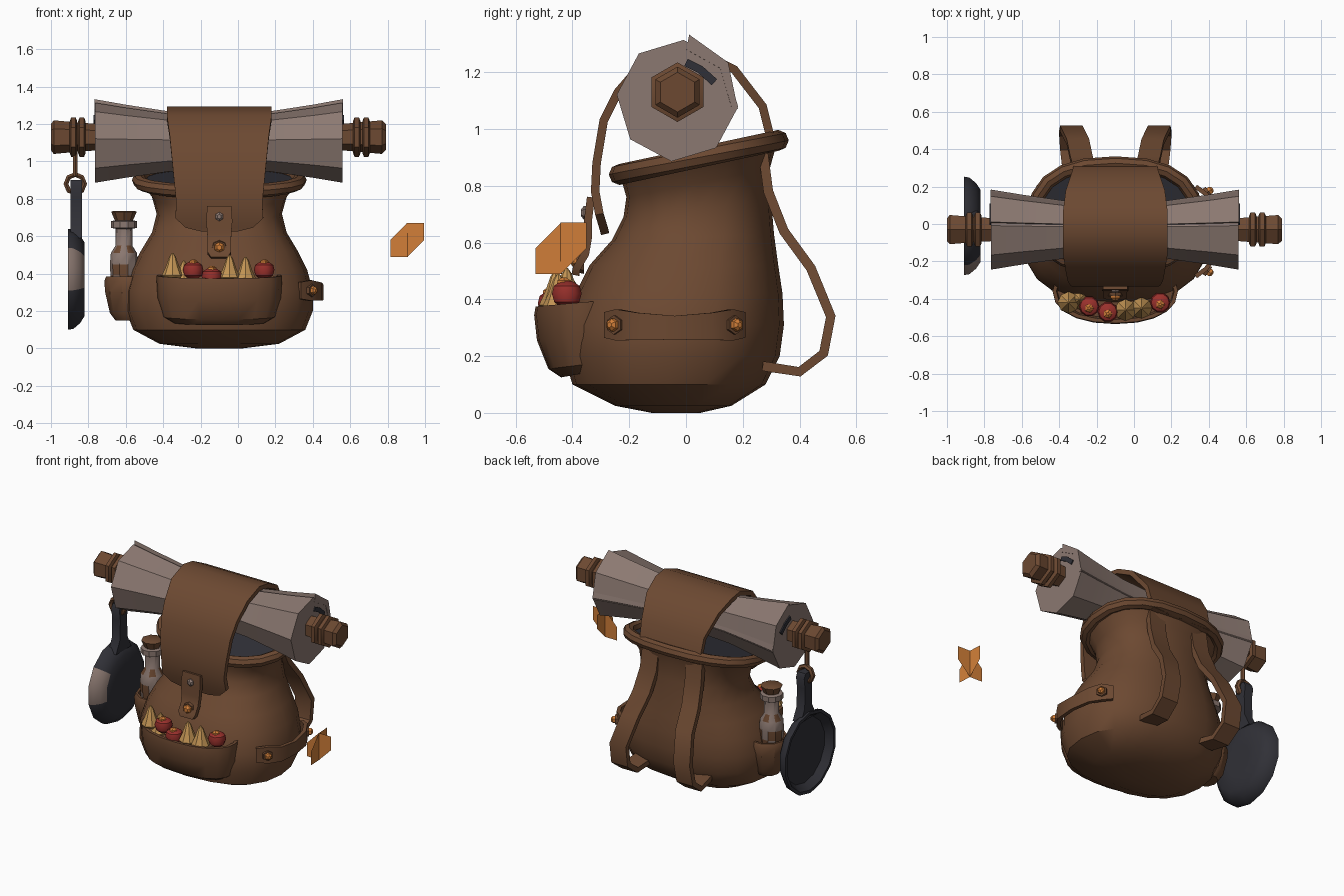
import bpy, bmesh, math
from mathutils import Vector as V

if "Cube" in bpy.data.objects:
    bpy.data.objects.remove(bpy.data.objects["Cube"])


def material(name, *rgb):
    m = bpy.data.materials.new(name)
    m.use_nodes = True
    m.diffuse_color = (*rgb, 1)
    m.node_tree.nodes["Principled BSDF"].inputs["Base Color"].default_value = (*rgb, 1)
    return m


LEATHER = material("brown leather", .15, .066, .031)
CLOTH = material("taupe cloth", .26, .19, .165)
IRON = material("dark iron", .03, .03, .038)
ORANGE = material("orange", .64, .21, .04)
RED = material("apple red", .32, .03, .025)
TAN = material("tan", .55, .3, .09)
X, Y, Z = V((1, 0, 0)), V((0, 1, 0)), V((0, 0, 1))
CX = -.1  # middle of the pack
parts = []


def build(name, verts, faces, *mats):
    me = bpy.data.meshes.new(name)
    me.from_pydata([tuple(v) for v in verts], [], faces)
    bm = bmesh.new()
    bm.from_mesh(me)
    bmesh.ops.recalc_face_normals(bm, faces=bm.faces)
    bm.to_mesh(me)
    bm.free()
    for m in mats:
        me.materials.append(m)
    ob = bpy.data.objects.new(name, me)
    bpy.context.collection.objects.link(ob)
    parts.append(ob)
    return ob


def loft(name, rings, *mats, closed=False):
    """Skin equal-length rings; cap both ends unless closed."""
    n, k = len(rings[0]), len(rings)
    faces = []
    for i in range(k if closed else k - 1):
        a, b = i * n, (i + 1) % k * n
        faces += [(a + j, a + (j + 1) % n, b + (j + 1) % n, b + j) for j in range(n)]
    if not closed:
        faces += [tuple(range(n)), tuple(range((k - 1) * n, k * n))]
    return build(name, [v for r in rings for v in r], faces, *mats)


def lathe(name, centre, axis, profile, n, *mats, phase=0):
    """Profile of (radius, height along axis)."""
    u = X if axis == Z else Z
    w = axis.cross(u)
    turn = [phase + math.tau * j / n for j in range(n)]
    return loft(name, [[V(centre) + axis * h + (u * math.cos(t) + w * math.sin(t)) * r
                        for t in turn] for r, h in profile], *mats)


def sweep(name, path, widths, thick, side, mat, n=4, closed=False):
    """Sweep a strap (n=4) or round section along a path, width lying along side."""
    path = [V(p) for p in path]
    k = len(path)
    if n == 4:
        sec = [(1, 1), (-1, 1), (-1, -1), (1, -1)]
    else:
        sec = [(math.cos(math.tau * j / n), math.sin(math.tau * j / n)) for j in range(n)]
    rings = []
    for i, p in enumerate(path):
        a = path[i - 1] if i or closed else p
        b = path[(i + 1) % k] if i < k - 1 or closed else p
        nor = (b - a).cross(side).normalized()
        w = widths[i] if isinstance(widths, list) else widths
        rings.append([p + side * w * s + nor * thick * t for s, t in sec])
    return loft(name, rings, mat, closed=closed)


def oval(cx, y0, y1, hx, z, tilt=0, n=20, e=2.4):
    """Rounded-box outline between y0 and y1, its plane tilted up to the back."""
    pts = []
    for j in range(n):
        c, s = math.cos(math.tau * j / n), math.sin(math.tau * j / n)
        c, s = (math.copysign(abs(q) ** (2 / e), q) for q in (c, s))
        pts.append(V((cx + hx * c, (y0 + y1) / 2 + (y1 - y0) / 2 * s, z + tilt * s)))
    return pts


# Pack body, rim and dark opening
body = [(0, .12, -.12, .05, 0), (.025, .32, -.25, .16, 0), (.1, .46, -.4, .28, 0),
        (.2, .5, -.43, .33, 0), (.31, .5, -.43, .345, 0), (.42, .47, -.39, .34, 0),
        (.52, .42, -.34, .325, 0), (.62, .36, -.26, .31, .01), (.72, .335, -.22, .3, .03),
        (.81, .36, -.21, .295, .05), (.89, .42, -.23, .32, .06)]
loft("pack_body", [oval(CX, y0, y1, hx, z, t) for z, hx, y0, y1, t in body], LEATHER)
sweep("pack_rim", oval(CX, -.235, .325, .43, .9, .06), .037, .037, Z, LEATHER, 8, True)
loft("pack_opening", [oval(CX, -.22, .31, .41, z, .06) for z in (.89, .9)], IRON)

# Front pocket with hollow top
pocket = [(.14, .25, .08), (.17, .3, .125), (.27, .33, .165), (.36, .335, .175),
          (.39, .335, .17), (.39, .315, .15), (.35, .31, .14)]
loft("front_pocket", [oval(CX, -.36 - d, -.36 + d, hx, z, .015, 20, 2.2)
                      for z, hx, d in pocket], LEATHER)

# Apples and cones in the pocket
for x, y, z in ((-.24, -.44, .42), (-.14, -.47, .385), (.14, -.42, .42)):
    lathe("apple", (x, y, z), Z, [(.02, -.05), (.046, -.03), (.055, 0), (.048, .027), (.02, .045)], 10, RED)
    lathe("apple_top", (x, y - .01, z + .035), Z, [(.026, 0), (.024, .012), (.008, .022)], 5, ORANGE)
for x, y, z in ((-.35, -.42, .38), (-.045, -.46, .37), (.04, -.45, .36), (-.29, -.4, .34)):
    lathe("cone_mushroom", (x, y, z), Z, [(.04, -.01), (.058, .01), (.035, .06), (.018, .11), (.004, .13)], 8, TAN)

# Bottle pocket, bottle and cork on the right side
lathe("bottle_pocket", (-.58, -.03, 0), Z,
      [(.075, .15), (.105, .19), (.13, .3), (.135, .36), (.125, .385), (.11, .385), (.1, .35)], 10, LEATHER)
bottle = lathe("bottle", (-.61, -.03, 0), Z,
               [(.065, .33), (.072, .39), (.075, .45), (.07, .51), (.045, .55), (.045, .64),
                (.07, .645), (.07, .68), (.05, .685)], 10, CLOTH, LEATHER)
for f in bottle.data.polygons:
    low = f.center.z < .46 and f.index % 3 != 0
    shoulder = .5 < f.center.z < .55 and f.index % 2 == 0
    f.material_index = int(low or shoulder)
lathe("cork", (-.61, -.03, .67), Z, [(.042, 0), (.068, .06), (.06, .065)], 8, LEATHER)

# Bedroll: flared octagon with an overlapping outer edge
ROLL = V((0, -.03, 1.1))
flare = [(-.765, .215), (-.6, .188), (-.37, .155), (CX, .142), (.17, .155), (.4, .188), (.56, .215)]
lathe("bedroll", ROLL, X, [(r, x) for x, r in flare], 8, CLOTH, phase=-.1)
edge = [(80, 1.1), (37, 1.04), (-8, 1), (-8, .9), (37, .88), (80, .85)]
loft("bedroll_edge", [[ROLL + V((x * 1.004, r * k * math.cos(math.radians(a)), r * k * math.sin(math.radians(a))))
                       for a, k in edge] for x, r in flare], CLOTH)
for x in (-.769, .563):
    sweep("bedroll_fold", [(x, 0, 1.235), (x, .05, 1.21), (x, .1, 1.165)], .004, .014, X, IRON)

# Carrying rod with cord wraps
lathe("rod", (0, -.03, 1.13), X, [(.07, -1), (.09, -.985), (.078, -.86), (.07, -.74), (.07, .55),
                                (.08, .66), (.09, .77), (.07, .79)], 6, LEATHER)
for x in (-.88, -.835, .635, .685):
    lathe("cord_wrap", (x, -.03, 1.13), X, [(.085, -.02), (.105, -.012), (.105, .012), (.085, .02)], 6, LEATHER)

# Wide cover strap over the bedroll
cover = [(.31, .92, .22), (.27, 1.08, .23), (.17, 1.21, .265), (.06, 1.265, .28), (-.03, 1.28, .28),
         (-.15, 1.235, .28), (-.24, 1.13, .265), (-.29, 1.03, .255), (-.315, .88, .24),
         (-.32, .78, .23), (-.305, .7, .235), (-.29, .65, .18), (-.285, .63, .1)]
sweep("cover_strap", [(CX, y, z) for y, z, w in cover], [w for y, z, w in cover], .015, X, LEATHER)

# Clasp tab and studs
sweep("clasp_tab", [(CX, -.335, .76), (CX, -.345, .68), (CX, -.345, .62), (CX, -.355, .56), (CX, -.385, .51),
                    (CX, -.39, .485)], [.065, .07, .065, .062, .062, .045], .014, X, LEATHER)
lathe("upper_stud", (CX, -.345, .705), -Y, [(.024, 0), (.024, .015), (.012, .025)], 6, CLOTH)
lathe("clasp_base", (CX, -.36, .535), -Y, [(.045, 0), (.04, .025)], 8, LEATHER)
lathe("clasp_stud", (CX, -.38, .54), -Y, [(.03, 0), (.028, .015), (.014, .028)], 6, ORANGE)

# Side band with studs on the left side
sweep("side_band", [(.33, -.28, .31), (.385, -.24, .31), (.435, -.17, .305), (.445, -.04, .3),
                    (.425, .09, .305), (.385, .16, .31), (.33, .2, .31)],
      [.045, .055, .048, .042, .048, .055, .045], .012, Z, LEATHER)
for y, out in ((-.24, V((.8, -.6, 0))), (.16, V((.8, .6, 0)))):
    lathe("band_stud_base", V((.38, y, .31)), out, [(.034, 0), (.034, .025)], 6, LEATHER)
    lathe("band_stud", V((.38, y, .31)), out, [(.024, .02), (.022, .04), (.01, .05)], 6, ORANGE)

# Shoulder straps
strap = [(.16, .27, .93), (.165, .29, .78), (.18, .345, .64), (.2, .44, .51), (.235, .51, .34),
         (.24, .485, .21), (.235, .4, .145), (.22, .27, .165)]
for s, side in ((1, "left"), (-1, "right")):
    sweep(side + "_shoulder_strap", [(CX + s * d, y, z) for d, y, z in strap], .06, .017, X, LEATHER)

# Frying pan, opening outward, with a worn patch on its front wall
pan = lathe("pan", (-.865, -.01, .37), X,
            [(.1, .045), (.2, .043), (.235, .02), (.265, -.015), (.27, -.045), (.25, -.045),
             (.215, 0), (.1, .01)], 14, IRON, CLOTH)
for f in pan.data.polygons:
    c = f.center
    f.material_index = int(c.y < -.19 and .34 < c.z < .53 and f.normal.y < -.3)
sweep("pan_handle", [(-.865, -.01, .59), (-.865, -.01, .67), (-.865, -.01, .8), (-.865, -.01, .87), (-.865, -.01, .9)],
      [.08, .04, .035, .045, .03], .03, Y, IRON)
ring = [(-.87 + .05 * math.cos(math.tau * j / 8), -.02, .88 + .05 * math.sin(math.tau * j / 8)) for j in range(8)]
sweep("pan_ring", ring, .02, .015, Y, LEATHER, 6, True)
sweep("pan_cord", [(-.87, -.03, .92), (-.87, -.03, 1.08)], .014, .014, Y, LEATHER, 6)

# Drifting leaf: two crossed folded plates
half = [(-.09, -.09), (-.09, 0), (0, .09), (.09, .09), (.09, 0), (0, -.09)]
for name, d in (("leaf_wide", V((1, -.03, 0))), ("leaf_deep", V((-.05, 1, 0)))):
    build(name, [V((.905, -.44, .58)) + d * u + Z * h for u, h in half],
          [(0, 1, 2, 5), (5, 2, 3, 4)], ORANGE)

# Smooth the soft shapes, keep hard corners
bpy.ops.object.select_all(action='DESELECT')
for ob in parts:
    ob.select_set(True)
bpy.context.view_layer.objects.active = parts[0]
bpy.ops.object.shade_smooth_by_angle(angle=math.radians(35))
